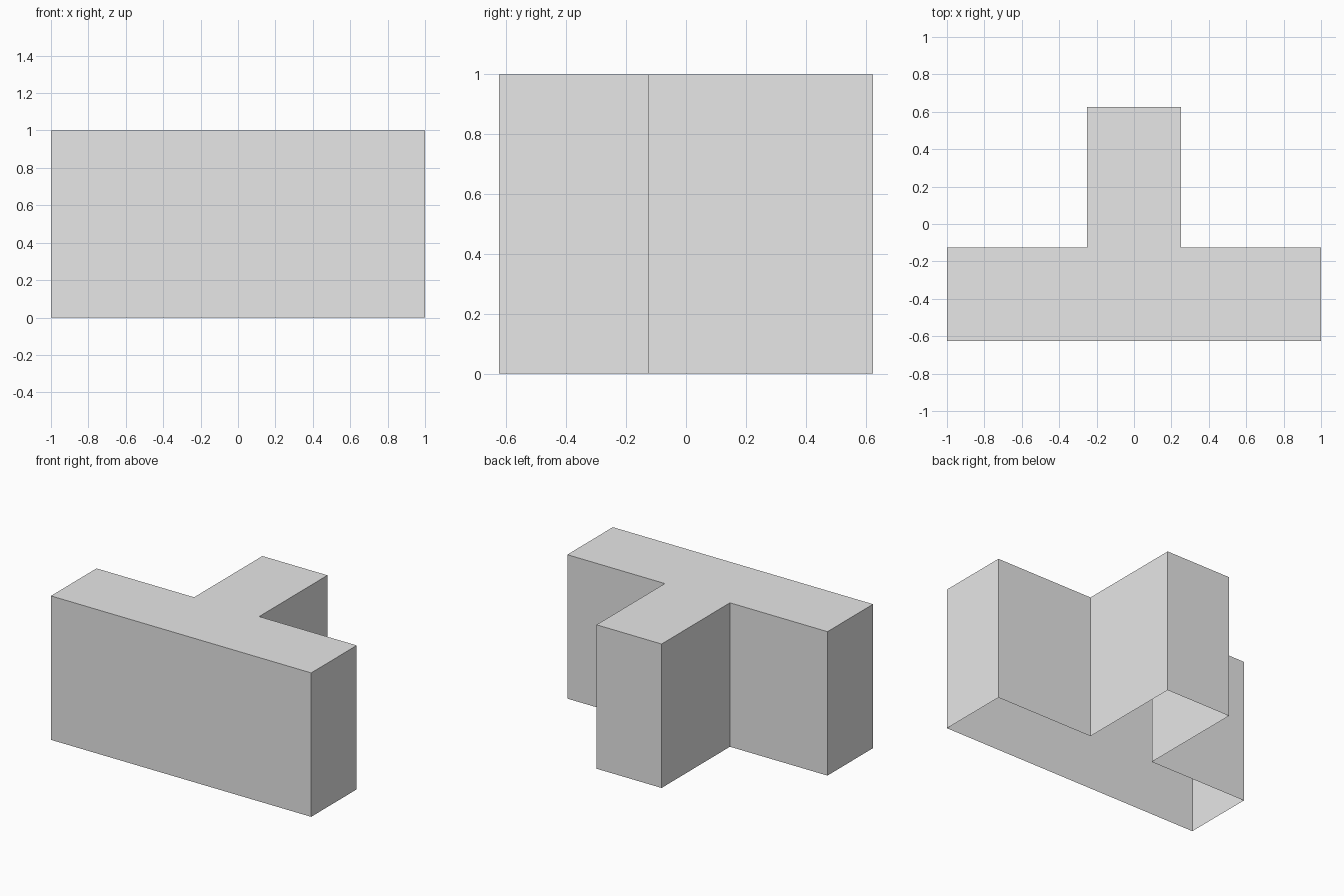
import bpy
import bmesh

cube = bpy.data.objects.get("Cube")
if cube:
    bpy.data.objects.remove(cube, do_unlink=True)

# Single plain grey material
GREY = (0.8, 0.8, 0.8, 1.0)
mat = bpy.data.materials.new("light grey")
mat.use_nodes = True
mat.diffuse_color = GREY
mat.node_tree.nodes["Principled BSDF"].inputs["Base Color"].default_value = GREY

HEIGHT = 1.0
FRONT, STEP, BACK = -0.625, -0.125, 0.625
WIDE, STEM = 1.0, 0.25

# T-shaped outline: one half, then its mirror image
half = [(WIDE, FRONT), (WIDE, STEP), (STEM, STEP), (STEM, BACK)]
outline = half + [(-x, y) for x, y in reversed(half)]

# Top face with walls dropped to the ground; the underside stays open
bm = bmesh.new()
top = [bm.verts.new((x, y, HEIGHT)) for x, y in outline]
foot = [bm.verts.new((x, y, 0)) for x, y in outline]
bm.faces.new(top)
for i in range(len(outline)):
    j = (i + 1) % len(outline)
    bm.faces.new((top[j], top[i], foot[i], foot[j]))

mesh = bpy.data.meshes.new("t_shaped_block")
bm.to_mesh(mesh)
bm.free()
mesh.materials.append(mat)
block = bpy.data.objects.new("t_shaped_block", mesh)
bpy.context.collection.objects.link(block)
